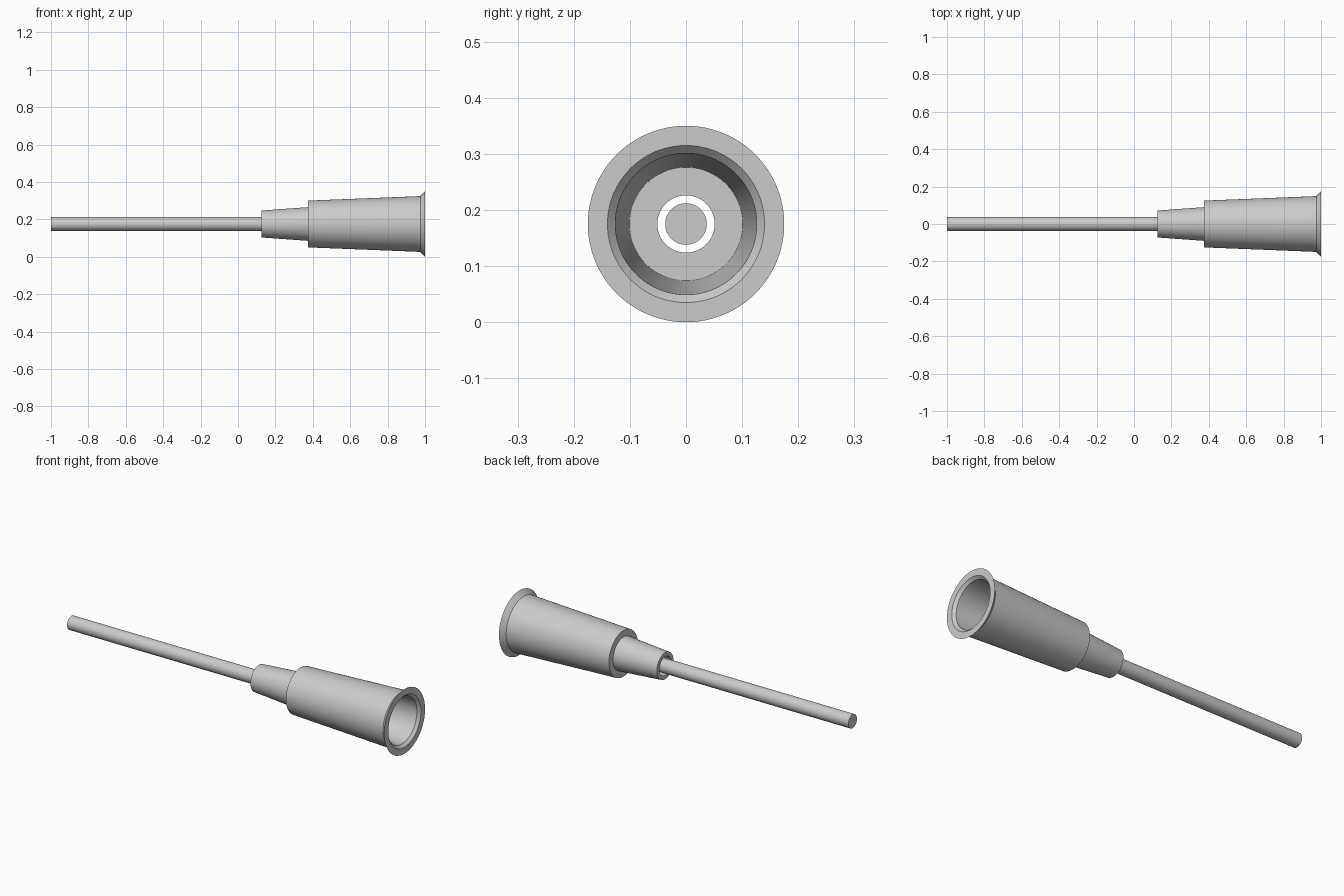
import bpy, bmesh, math
from mathutils import Matrix, Vector

cube = bpy.data.objects.get("Cube")
if cube:
    bpy.data.objects.remove(cube)

AXIS_Z = 0.175
SEGMENTS = 96

metal = bpy.data.materials.new("light grey")
metal.use_nodes = True
grey = (0.6, 0.6, 0.6, 1)
metal.diffuse_color = grey
metal.node_tree.nodes["Principled BSDF"].inputs["Base Color"].default_value = grey


def lathe(name, profile, closed):
    """Spin an (x, radius) profile about the long axis."""
    bm = bmesh.new()
    verts = [bm.verts.new((x, 0, r)) for x, r in profile]
    edges = [bm.edges.new(pair) for pair in zip(verts, verts[1:])]
    if closed:
        edges.append(bm.edges.new((verts[-1], verts[0])))
    bmesh.ops.spin(bm, geom=verts + edges, cent=(0, 0, 0), axis=(1, 0, 0),
                   angle=math.tau, steps=SEGMENTS, use_duplicate=False)
    bmesh.ops.remove_doubles(bm, verts=bm.verts, dist=0.0001)
    bmesh.ops.recalc_face_normals(bm, faces=bm.faces)
    mesh = bpy.data.meshes.new(name)
    bm.to_mesh(mesh)
    bm.free()
    mesh.materials.append(metal)
    obj = bpy.data.objects.new(name, mesh)
    obj.location.z = AXIS_Z
    bpy.context.collection.objects.link(obj)
    bpy.ops.object.select_all(action="DESELECT")
    obj.select_set(True)
    bpy.context.view_layer.objects.active = obj
    bpy.ops.object.shade_smooth_by_angle(angle=math.radians(20))
    return obj


# Hollow hub: tapered nose, stepped body, flared rim, socket and through bore
lathe("hub", [
    (0.125, 0.051), (0.125, 0.072), (0.375, 0.09), (0.375, 0.125),
    (0.975, 0.149), (1.0, 0.175), (1.0, 0.14), (0.985, 0.126),
    (0.4, 0.101), (0.4, 0.051),
], closed=True)

# Solid shaft running into the bore with a clear gap around it
lathe("needle_shaft", [
    (-1.0, 0), (-1.0, 0.037), (0.375, 0.037), (0.375, 0),
], closed=False)
